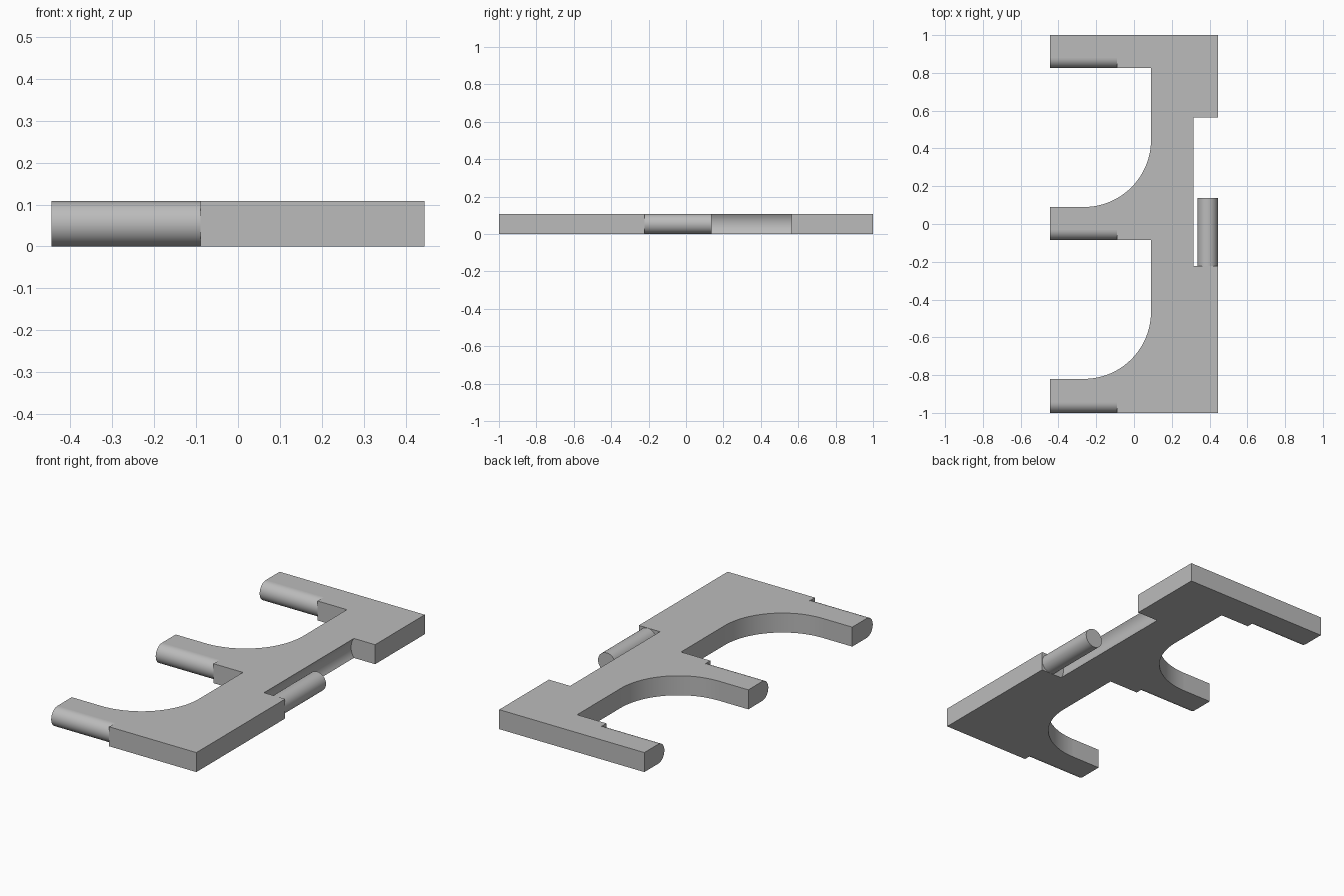
import bpy, bmesh
from math import pi, sin, cos, asin
from mathutils import Vector

cube = bpy.data.objects.get("Cube")
if cube:
    bpy.data.objects.remove(cube)

H = 0.108          # plate thickness
R = H / 2          # radius of the rounded finger edges
W = 0.445          # half width
M = 0.05           # cutter margin

grey = bpy.data.materials.new("grey")
grey.use_nodes = True
colour = (0.5, 0.5, 0.5, 1)
grey.diffuse_color = colour
grey.node_tree.nodes["Principled BSDF"].inputs["Base Color"].default_value = colour


def arc(cx, cy, r, a0, a1, n):
    angles = [a0 + (a1 - a0) * i / n for i in range(n + 1)]
    return [(cx + r * cos(a), cy + r * sin(a)) for a in angles]


def prism(name, profile, place, start, end):
    """Extrude a 2D profile from start to end; place maps (u, v, w) to xyz."""
    bm = bmesh.new()
    face = bm.faces.new([bm.verts.new(place(u, v, start)) for u, v in profile])
    new = bmesh.ops.extrude_face_region(bm, geom=[face])["geom"]
    step = Vector(place(0, 0, end)) - Vector(place(0, 0, start))
    bmesh.ops.translate(bm, vec=step, verts=[g for g in new if isinstance(g, bmesh.types.BMVert)])
    bmesh.ops.recalc_face_normals(bm, faces=bm.faces)
    mesh = bpy.data.meshes.new(name)
    bm.to_mesh(mesh)
    bm.free()
    mesh.materials.append(grey)
    obj = bpy.data.objects.new(name, mesh)
    bpy.context.collection.objects.link(obj)
    return obj


def along_x(u, v, w): return (w, u, v)
def along_y(u, v, w): return (u, w, v)
def along_z(u, v, w): return (u, v, w)


def cut(target, cutter):
    mod = target.modifiers.new("cut", 'BOOLEAN')
    mod.operation, mod.solver, mod.object = 'DIFFERENCE', 'EXACT', cutter
    bpy.context.view_layer.objects.active = target
    bpy.ops.object.modifier_apply(modifier=mod.name)
    bpy.data.objects.remove(cutter)


def shade(obj):
    """Smooth the curved walls and keep the flat faces crisp."""
    bm = bmesh.new()
    bm.from_mesh(obj.data)
    bm.normal_update()
    flat = lambda f: max(abs(c) for c in f.normal) > 0.9999
    for f in bm.faces:
        f.smooth = not flat(f)
    for e in bm.edges:
        e.smooth = (len(e.link_faces) == 2 and not any(flat(f) for f in e.link_faces)
                    and e.calc_face_angle() < 0.5)
    bm.to_mesh(obj.data)
    bm.free()


# Plate with three fingers and two quarter-round bays
BAY, BEND = 0.09, 0.355
outline = [(W, -1), (W, 1), (-W, 1)]
for top, bottom in ((0.825, 0.09), (-0.085, -0.82)):
    outline += [(-W, top), (BAY, top)]
    outline += arc(BAY - BEND, bottom + BEND, BEND, 0, -pi / 2, 24)
    outline.append((-W, bottom))
outline.append((-W, -1))
plate = prism("latch_plate", outline, along_z, 0, H)

# Rounded front edge on each finger
for y in (-1, -0.085, 0.825):
    edge = arc(y + R, R, R, 1.5 * pi, 0.5 * pi, 24)
    edge += [(y + R, H + M), (y - M, H + M), (y - M, -M), (y + R, -M)]
    cut(plate, prism("finger_cutter", edge, along_x, -W - M, -0.09))

# Side notch with a hollow back wall around the hinge pin
PIN_X, NOTCH_X = 0.39, 0.315
hollow = ((PIN_X - NOTCH_X) ** 2 + R ** 2) ** 0.5
a = asin(R / hollow)
notch = arc(PIN_X, R, hollow, pi + a, pi - a, 12)
notch += [(NOTCH_X, H + M), (W + M, H + M), (W + M, -M), (NOTCH_X, -M)]
cut(plate, prism("notch_cutter", notch, along_y, -0.222, 0.565))
shade(plate)

# Hinge pin
pin = prism("hinge_pin", arc(PIN_X, R, R - 0.0005, 0, 2 * pi, 48)[:-1], along_y, -0.23, 0.137)
shade(pin)
